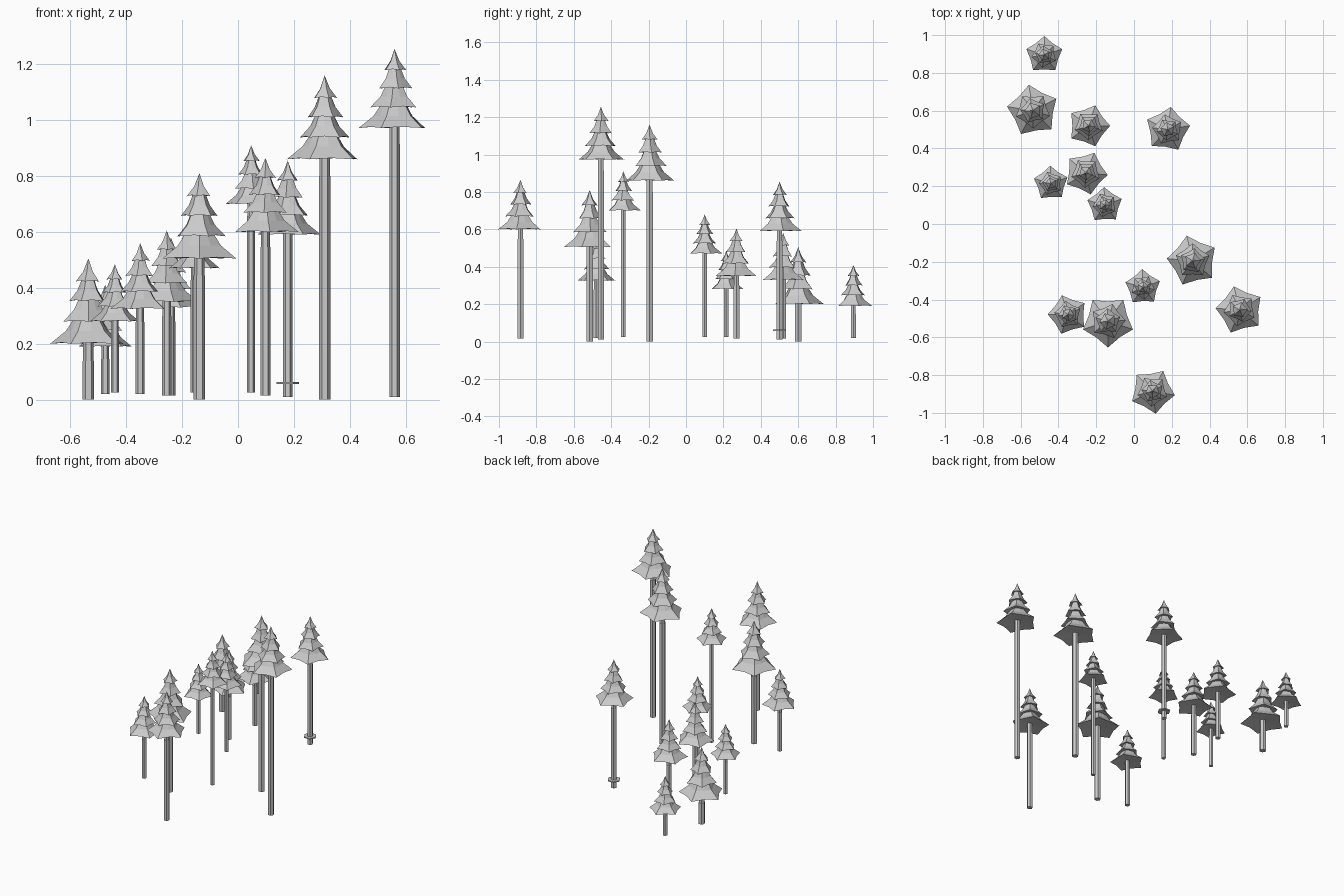
import bpy, bmesh, math, random

if "Cube" in bpy.data.objects:
    bpy.data.objects.remove(bpy.data.objects["Cube"])
random.seed(4)

grey = bpy.data.materials.new("light_grey")
grey.diffuse_color = (0.6, 0.6, 0.6, 1)
grey.use_nodes = True
grey.node_tree.nodes["Principled BSDF"].inputs["Base Color"].default_value = grey.diffuse_color

# x, y, base z, skirt z, peak z, turn in degrees
TREES = [
    (-.475, .895, .02, .19, .41, 18), (-.535, .60, 0, .20, .505, 27),
    (-.24, .52, .015, .33, .58, 0), (.178, .50, .01, .59, .855, 10),
    (-.44, .215, .025, .28, .485, 20), (-.255, .27, .015, .35, .605, -5),
    (-.155, .10, .025, .47, .68, 20), (.31, -.195, 0, .86, 1.16, 31),
    (.047, -.335, .025, .70, .91, 20), (.56, -.455, .01, .972, 1.255, 32),
    (-.35, -.48, .02, .325, .56, 35), (-.138, -.515, 0, .505, .81, 54),
    (.098, -.885, .015, .60, .865, -10)]

# Foliage tiers as fractions of foliage height: top z, top radius, bottom z, tip radius
TIERS = [(1, 0, .73, .15), (.80, .06, .50, .225), (.58, .09, .26, .31), (.36, .13, 0, .455)]


def finish(bm, name):
    bmesh.ops.recalc_face_normals(bm, faces=bm.faces)
    me = bpy.data.meshes.new(name)
    bm.to_mesh(me)
    bm.free()
    me.materials.append(grey)
    ob = bpy.data.objects.new(name, me)
    bpy.context.collection.objects.link(ob)


def star(bm, x, y, z, r, turn, dent, lift=0):
    """Five-pointed ring: tips alternate with pulled-in edge midpoints."""
    ring = []
    for i in range(10):
        a = turn + i * math.pi / 5
        q = r * (dent if i % 2 else 1)
        ring.append(bm.verts.new((x + q * math.cos(a), y + q * math.sin(a),
                                  z + (lift if i % 2 else 0))))
    return ring


def bridge(bm, a, b):
    n = len(a)
    for i in range(n):
        bm.faces.new((a[i], a[(i + 1) % n], b[(i + 1) % n], b[i]))


def prism(bm, x, y, z0, z1, r, turn=0):
    """Six-sided upright prism."""
    rings = [[bm.verts.new((x + r * math.cos(turn + i * math.pi / 3),
                            y + r * math.sin(turn + i * math.pi / 3), z))
              for i in range(6)] for z in (z0, z1)]
    bridge(bm, *rings)
    bm.faces.new(rings[0])
    bm.faces.new(rings[1])


for n, (x, y, base, skirt, peak, deg) in enumerate(TREES, 1):
    h = peak - skirt
    turn = math.radians(deg)

    # Foliage: stacked flaring star skirts, each closed underneath
    bm = bmesh.new()
    for k, (zt, rt, zb, rb) in enumerate(TIERS):
        t = turn + (0 if k == 3 else random.uniform(0, 1.2))
        top_z, low_z = skirt + zt * h, skirt + zb * h
        rim = star(bm, x, y, low_z, rb * h, t, .76, .015 * h)
        mid = star(bm, x, y, low_z + .42 * (top_z - low_z),
                   (rt + .42 * (rb - rt)) * h, t, .84)
        bridge(bm, rim, mid)
        if rt:
            top = star(bm, x, y, top_z, rt * h, t, .9)
            bridge(bm, mid, top)
            bm.faces.new(top)
        else:
            tip = bm.verts.new((x, y, top_z))
            for i in range(10):
                bm.faces.new((mid[i], mid[(i + 1) % 10], tip))
        hub = bm.verts.new((x, y, low_z + .05 * h))
        for i in range(10):
            bm.faces.new((rim[i], rim[(i + 1) % 10], hub))
    finish(bm, f"foliage_{n}")

    # Trunk: long lower post and slightly slimmer neck under the foliage
    bm = bmesh.new()
    seam = skirt - .2 * h
    prism(bm, x, y, base, seam, .067 * h)
    prism(bm, x, y, seam, skirt + .1 * h, .062 * h)
    finish(bm, f"trunk_{n}")

# Thin collar low on one trunk
bm = bmesh.new()
prism(bm, .178, .50, .057, .064, .04)
finish(bm, "trunk_collar")
